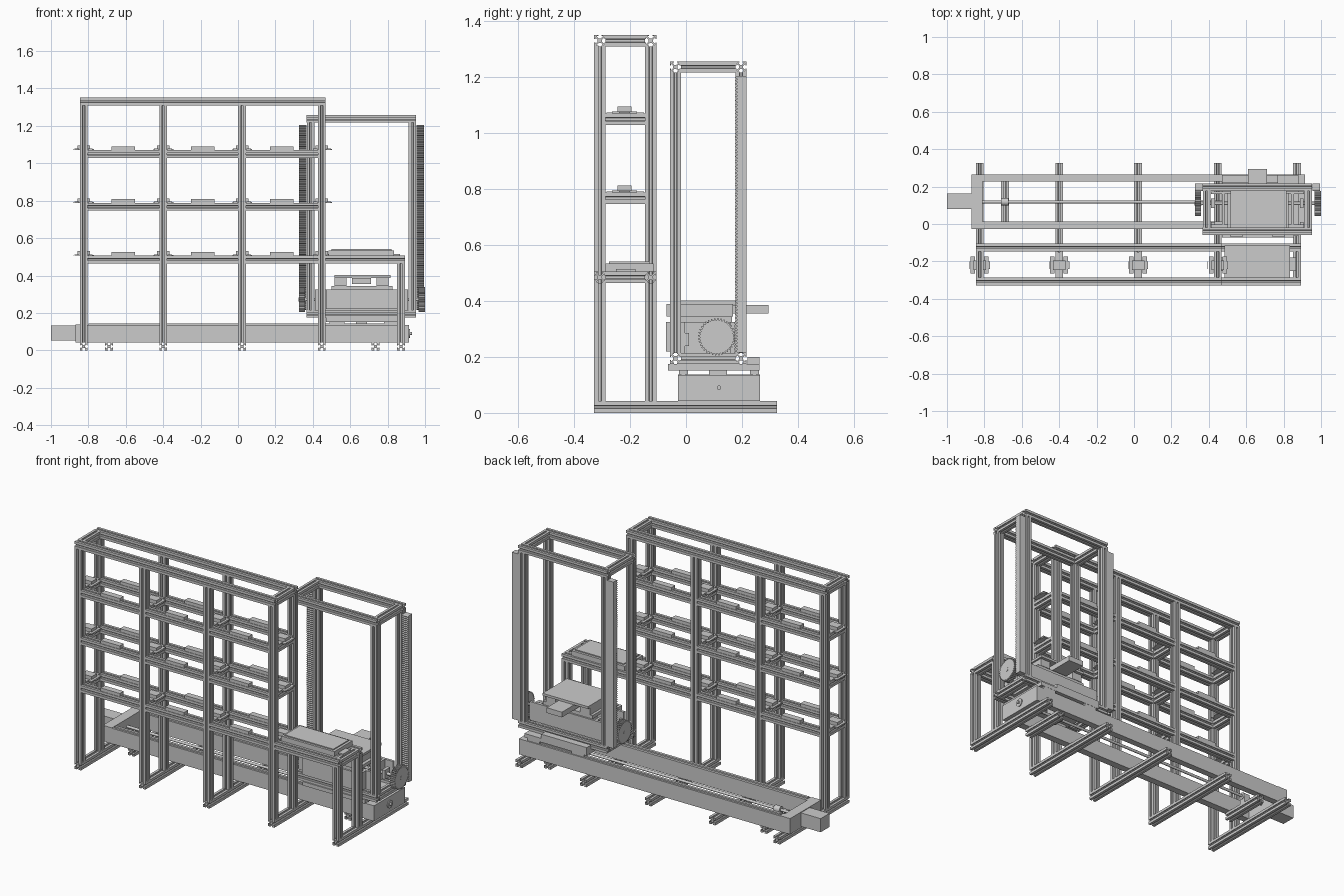
import bpy, bmesh, math
from mathutils import Vector

if "Cube" in bpy.data.objects:
    bpy.data.objects.remove(bpy.data.objects["Cube"])


def finish(name, bm, smooth=False):
    bmesh.ops.recalc_face_normals(bm, faces=bm.faces)
    me = bpy.data.meshes.new(name)
    bm.to_mesh(me)
    bm.free()
    ob = bpy.data.objects.new(name, me)
    bpy.context.collection.objects.link(ob)
    if smooth:
        bpy.ops.object.select_all(action='DESELECT')
        ob.select_set(True)
        bpy.context.view_layer.objects.active = ob
        bpy.ops.object.shade_smooth_by_angle(angle=math.radians(35))
    return ob


def prism(name, pts, axis, lo, hi, at=(0, 0), smooth=False):
    """Extrude a 2D outline along axis 0/1/2 from lo to hi."""
    bm = bmesh.new()
    vs = []
    for u, v in pts:
        u, v = u + at[0], v + at[1]
        vs.append(bm.verts.new([(lo, u, v), (u, lo, v), (u, v, lo)][axis]))
    f = bm.faces.new(vs)
    r = bmesh.ops.extrude_face_region(bm, geom=[f])
    d = Vector((0, 0, 0))
    d[axis] = hi - lo
    bmesh.ops.translate(bm, vec=d, verts=[g for g in r['geom'] if isinstance(g, bmesh.types.BMVert)])
    return finish(name, bm, smooth)


def box(name, x0, x1, y0, y1, z0, z1):
    return prism(name, [(x0, y0), (x1, y0), (x1, y1), (x0, y1)], 2, z0, z1)


def rod(name, r, axis, lo, hi, at, n=32):
    pts = [(r * math.cos(2 * math.pi * i / n), r * math.sin(2 * math.pi * i / n)) for i in range(n)]
    return prism(name, pts, axis, lo, hi, at, True)


# Slotted aluminium extrusion: one side of the section, turned four times
SIDE = [(1, -1), (1, -.27), (.78, -.27), (.78, -.55), (.38, -.2),
        (.38, .2), (.78, .55), (.78, .27), (1, .27)]


def beam(name, axis, lo, hi, at, w=0.042):
    pts = []
    for k in range(4):
        c, s = [(1, 0), (0, 1), (-1, 0), (0, -1)][k]
        pts += [((u * c - v * s) * w / 2, (u * s + v * c) * w / 2) for u, v in SIDE]
    return prism(name, pts, axis, lo, hi, at)


POSTS = [-0.825, -0.4, 0.022, 0.448]
YF, YB = -0.308, -0.126
H = 0.021

# Floor feet
for x in POSTS + [0.872]:
    beam("long_foot", 1, -0.329, 0.326, (x, 0.021))
for x in (-0.69, 0.735):
    beam("short_foot", 1, -0.02, 0.255, (x, 0.021))

# Storage rack: posts, top frame, shelf rails, brackets and pads
for y in (YF, YB):
    for x in POSTS:
        beam("rack_post", 2, 0.042, 1.31, (x, y))
    beam("rack_top_rail", 0, -0.846, 0.469, (y, 1.331))
for x in (POSTS[0], POSTS[3]):
    beam("rack_top_cross_rail", 1, YF + H, YB - H, (x, 1.331))

for z in (0.485, 0.768, 1.05):
    for y in (YF, YB):
        for a, b in zip(POSTS, POSTS[1:]):
            beam("shelf_rail", 0, a + H, b - H, (y, z))
            m = (a + b) / 2
            box("shelf_pad", m - 0.063, m + 0.063, y - 0.018, y + 0.018, z + H, z + 0.04)
    for x in POSTS:
        beam("shelf_cross_rail", 1, YF + H, YB - H, (x, z))
        t = z + H
        # H-shaped shelf bracket
        box("bracket_web", x - 0.034, x + 0.034, -0.245, -0.195, t, t + 0.024)
        box("bracket_base", x - 0.02, x + 0.02, -0.285, -0.15, t - 0.002, t + 0.003)
        for s in (-1, 1):
            c = x + s * 0.036
            box("bracket_flange", c - 0.012, c + 0.012, -0.265, -0.175, t, t + 0.007)
            box("bracket_lip", c + s * 0.01 - 0.006, c + s * 0.018, -0.24, -0.2, t, t + 0.005)

# Docking table at the rack's end
for y in (YF, YB):
    beam("dock_post", 2, 0.042, 0.464, (0.872, y))
    beam("dock_rail", 0, 0.469, 0.893, (y, 0.485))
beam("dock_cross_rail", 1, YF + H, YB - H, (0.872, 0.485))
box("dock_tray", 0.485, 0.835, -0.288, -0.116, 0.506, 0.535)
box("dock_tray_lid", 0.5, 0.82, -0.275, -0.13, 0.535, 0.541)
for x in (0.475, 0.845):
    box("dock_tray_tab", x - 0.012, x + 0.022, -0.25, -0.18, 0.506, 0.515)

# Linear drive: side beams, end blocks, motor, screw
for y0, y1 in ((-0.028, 0.014), (0.226, 0.264)):
    box("drive_side_beam", -0.81, 0.865, y0, y1, 0.043, 0.135)
    box("drive_guide_rail", -0.8, 0.86, y0 + 0.011, y0 + 0.027, 0.135, 0.143)
box("drive_motor_end_block", -0.87, -0.81, -0.028, 0.264, 0.043, 0.137)
box("drive_far_end_block", 0.865, 0.915, -0.028, 0.264, 0.043, 0.135)
box("drive_motor", -1.0, -0.87, 0.08, 0.163, 0.052, 0.133)
rod("drive_screw", 0.008, 0, -0.81, 0.93, (0.118, 0.09), 20)
rod("screw_end_bearing", 0.023, 0, 0.915, 0.92, (0.118, 0.09))
rod("screw_collar", 0.02, 0, -0.71, -0.67, (0.118, 0.09))
box("screw_collar_stand", -0.707, -0.673, 0.1, 0.136, 0.042, 0.08)

# Carriage riding on the drive
box("carriage_plate", 0.47, 0.88, -0.065, 0.262, 0.152, 0.175)
box("carriage_screw_nut", 0.63, 0.69, 0.082, 0.147, 0.07, 0.152)
for x in (0.53, 0.82):
    for y in (-0.009, 0.245):
        box("carriage_slider", x - 0.04, x + 0.04, y - 0.016, y + 0.016, 0.137, 0.154)

# Lift tower frame
LX, LY, W = (0.388, 0.932), (-0.038, 0.197), 0.04
for z in (0.195, 1.237):
    for y in LY:
        beam("tower_long_rail", 0, 0.367, 0.953, (y, z), W)
    for x in LX:
        beam("tower_cross_rail", 1, LY[0] + W / 2, LY[1] - W / 2, (x, z), W)
for x in LX:
    for y in LY:
        beam("tower_post", 2, 0.215, 1.217, (x, y), W)

# Toothed racks and their pinions
N = 84
p = (1.205 - 0.215) / N
rack = [(0.216, 0.215), (0.216, 1.205)]
for i in reversed(range(N)):
    z = 0.215 + i * p
    rack += [(0.184, z + p), (0.176, z + p * 0.7), (0.176, z + p * 0.4), (0.184, z + p * 0.1)]
T = 36
gear = []
for i in range(T):
    for o, r in ((0, .06), (.35, .06), (.5, .067), (.8, .067)):
        a = 2 * math.pi * (i + o) / T
        gear.append((r * math.cos(a), r * math.sin(a)))
for x0, x1 in ((0.327, 0.367), (0.955, 0.995)):
    prism("toothed_rack", rack, 0, x0, x1)
    g0 = 0.325 if x0 < 0.5 else 0.965
    prism("pinion_gear", gear, 0, g0, g0 + 0.034, (0.11, 0.272))
    rod("pinion_hub", 0.011, 0, g0 - 0.001, g0 + 0.036, (0.11, 0.272))
rod("pinion_shaft", 0.009, 0, 0.33, 0.99, (0.11, 0.272), 20)

# Lift platform: open box between the posts
box("platform_floor", 0.47, 0.855, -0.02, 0.175, 0.215, 0.23)
box("platform_front_wall", 0.47, 0.855, -0.072, -0.059, 0.22, 0.325)
box("platform_back_wall", 0.412, 0.908, 0.16, 0.175, 0.215, 0.325)
box("platform_inner_wall", 0.412, 0.908, -0.018, -0.003, 0.215, 0.325)
for x in (0.47, 0.84):
    box("platform_side_wall", x, x + 0.015, -0.06, 0.165, 0.22, 0.325)
for x in (0.413, 0.887):
    box("guide_block", x, x + 0.02, -0.015, 0.01, 0.24, 0.285)
    box("shaft_bearing", x, x + 0.02, 0.085, 0.135, 0.245, 0.3)
box("lift_motor", 0.56, 0.76, 0.03, 0.15, 0.23, 0.32)

# Telescopic fork and top plate
box("fork_bed", 0.5, 0.825, -0.02, 0.165, 0.325, 0.345)
for x in (0.515, 0.74):
    box("fork_support", x, x + 0.065, -0.07, 0.168, 0.345, 0.39)
box("fork_slide", 0.61, 0.71, -0.055, 0.295, 0.355, 0.386)
box("fork_top_plate", 0.515, 0.815, -0.045, 0.185, 0.388, 0.402)
box("fork_rear_bar", 0.47, 0.77, 0.22, 0.262, 0.175, 0.2)
